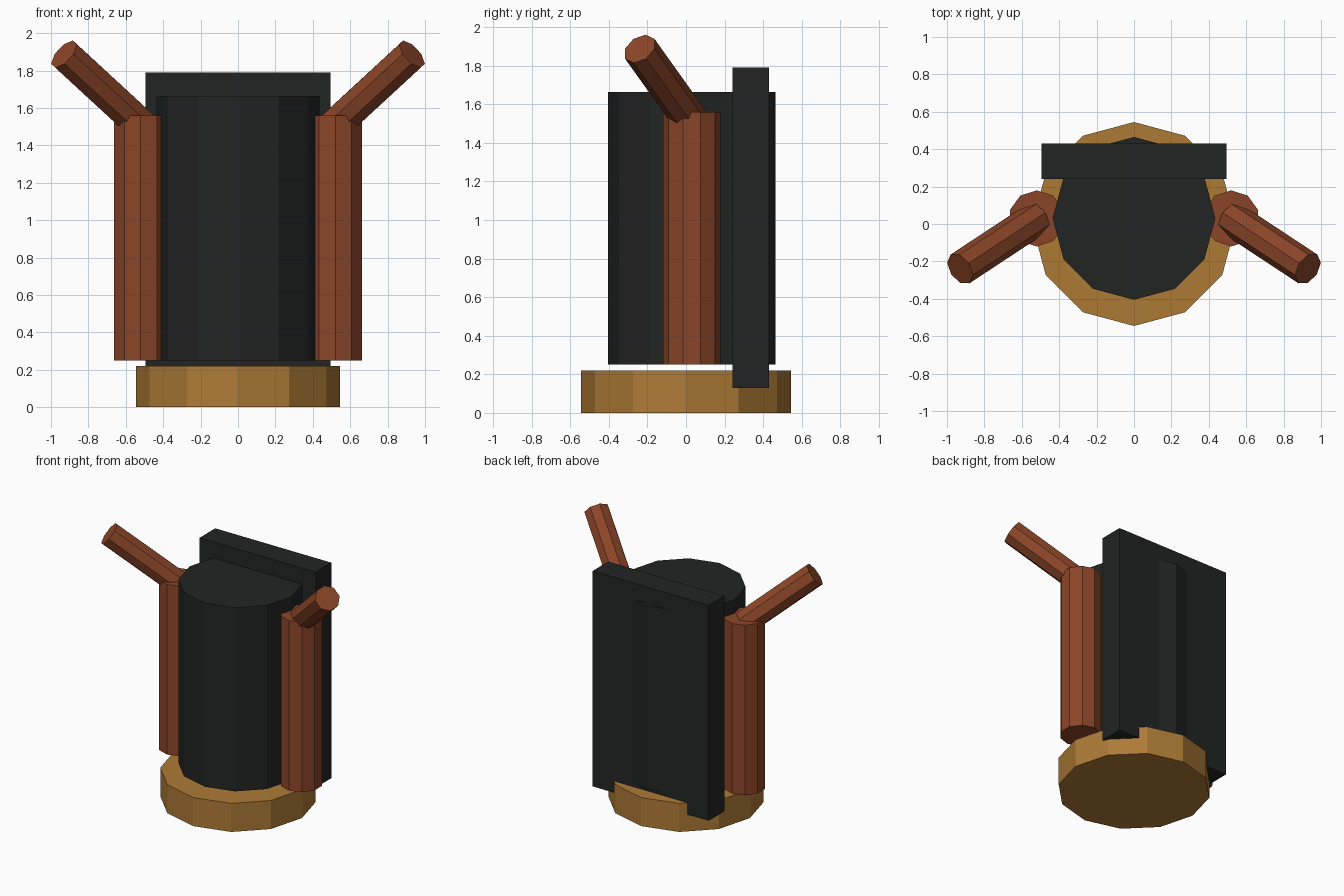
import bpy, bmesh
from math import sin, cos, tau
from mathutils import Vector

if "Cube" in bpy.data.objects:
    bpy.data.objects.remove(bpy.data.objects["Cube"])


def material(name, rgb):
    m = bpy.data.materials.new(name)
    m.diffuse_color = (*rgb, 1)
    m.use_nodes = True
    m.node_tree.nodes["Principled BSDF"].inputs["Base Color"].default_value = m.diffuse_color
    return m


DARK = material("charcoal", (0.016, 0.018, 0.017))
TAN = material("tan", (0.42, 0.195, 0.037))
RUST = material("rust", (0.26, 0.06, 0.021))


def finish(name, bm, mat):
    bmesh.ops.recalc_face_normals(bm, faces=bm.faces)
    mesh = bpy.data.meshes.new(name)
    bm.to_mesh(mesh)
    bm.free()
    mesh.materials.append(mat)
    obj = bpy.data.objects.new(name, mesh)
    bpy.context.collection.objects.link(obj)
    return obj


def prism(name, start, end, radius, sides, up, mat):
    """Capped prism from start to end, first corner pointing towards up."""
    start, end, up = Vector(start), Vector(end), Vector(up)
    axis = (end - start).normalized()
    u = (up - axis * up.dot(axis)).normalized()
    v = axis.cross(u)
    bm = bmesh.new()
    ring = [bm.verts.new(start + radius * (u * cos(tau * i / sides) + v * sin(tau * i / sides)))
            for i in range(sides)]
    cap = bm.faces.new(ring)
    ext = bmesh.ops.extrude_face_region(bm, geom=[cap], use_keep_orig=True)["geom"]
    moved = [g for g in ext if isinstance(g, bmesh.types.BMVert)]
    bmesh.ops.translate(bm, verts=moved, vec=end - start)
    return finish(name, bm, mat)


def box(name, low, high, mat):
    low, high = Vector(low), Vector(high)
    bm = bmesh.new()
    bmesh.ops.create_cube(bm, size=1)
    bmesh.ops.scale(bm, verts=bm.verts, vec=high - low)
    bmesh.ops.translate(bm, verts=bm.verts, vec=(low + high) / 2)
    return finish(name, bm, mat)


# Round base, body drum and back slab
prism("base", (0, 0, 0), (0, 0, 0.22), 0.545, 12, (0, 1, 0), TAN)
prism("body", (0, 0.03, 0.25), (0, 0.03, 1.665), 0.435, 12, (0, 1, 0), DARK)
box("back_slab", (-0.495, 0.24, 0.13), (0.495, 0.43, 1.79), DARK)

# Side posts with raised arms, mirrored left and right
for side, s in (("right", 1), ("left", -1)):
    prism(f"{side}_post", (s * 0.52, 0.03, 0.25), (s * 0.52, 0.03, 1.56), 0.15, 10, (0, 1, 0), RUST)
    prism(f"{side}_arm", (s * 0.52, 0.03, 1.51), (s * 0.93, -0.24, 1.888), 0.092, 8, (0, 0, 1), RUST)
